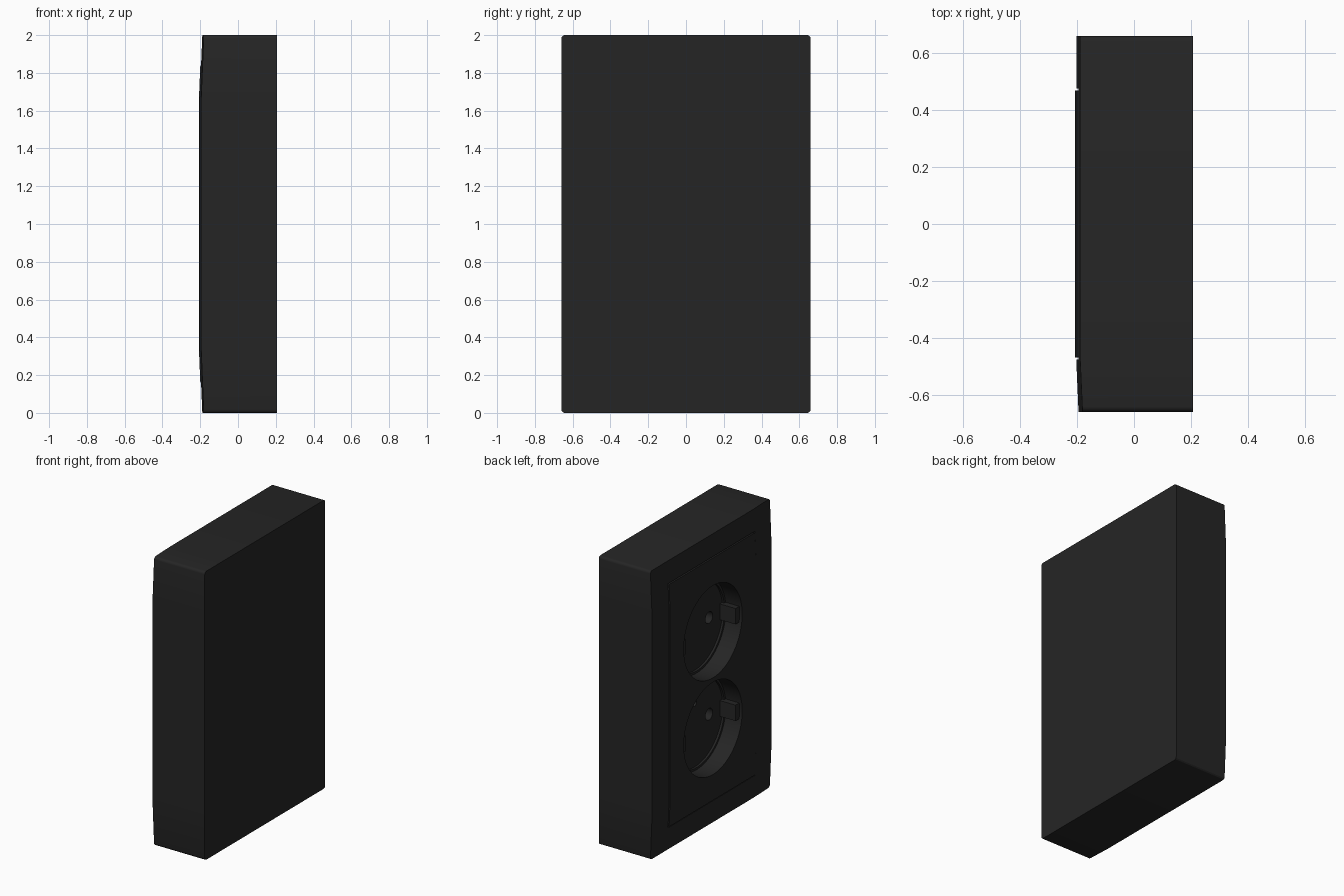
import bpy, bmesh, math
from mathutils import Matrix, Vector

if "Cube" in bpy.data.objects:
    bpy.data.objects.remove(bpy.data.objects["Cube"])

black = bpy.data.materials.new("matte_black")
black.use_nodes = True
colour = (0.0185, 0.0185, 0.0185, 1)
black.diffuse_color = colour
black.node_tree.nodes["Principled BSDF"].inputs["Base Color"].default_value = colour

SOCKET_Z = (0.665, 1.335)
RADIUS = 0.32
FACE = -0.207


def add_object(name, bm):
    bmesh.ops.recalc_face_normals(bm, faces=bm.faces)
    mesh = bpy.data.meshes.new(name)
    bm.to_mesh(mesh)
    bm.free()
    mesh.materials.append(black)
    obj = bpy.data.objects.new(name, mesh)
    bpy.context.collection.objects.link(obj)
    return obj


def box_mesh(low, high):
    low, high = Vector(low), Vector(high)
    bm = bmesh.new()
    bmesh.ops.create_cube(bm, size=1)
    for v in bm.verts:
        v.co = (low + high) / 2 + Vector(a * b for a, b in zip(v.co, high - low))
    return bm


def box(name, low, high):
    return add_object(name, box_mesh(low, high))


def disc(name, y, z, radius, x0, x1, sides=64):
    bm = bmesh.new()
    bmesh.ops.create_cone(bm, cap_ends=True, segments=sides, radius1=radius,
                          radius2=radius, depth=x1 - x0)
    turn = Matrix.Translation(((x0 + x1) / 2, y, z)) @ Matrix.Rotation(math.pi / 2, 4, 'Y')
    bmesh.ops.transform(bm, matrix=turn, verts=bm.verts)
    return add_object(name, bm)


def crowned_block(name, low, high, corner):
    """Block with rounded outline whose face falls back towards its ends."""
    bm = box_mesh(low, high)
    edges = [e for e in bm.edges
             if abs(e.verts[0].co.x - e.verts[1].co.x) > 0.1]
    bmesh.ops.bevel(bm, geom=edges, offset=corner, segments=3, profile=0.5,
                    affect='EDGES')
    for point, normal in (((0, 0, 0.34), (0, 0, 1)), ((0, 0, 1.66), (0, 0, 1)),
                          ((0, -0.48, 0), (0, 1, 0))):
        bmesh.ops.bisect_plane(bm, geom=bm.verts[:] + bm.edges[:] + bm.faces[:],
                               plane_co=point, plane_no=normal)
    for v in bm.verts:
        if v.co.x < 0:
            v.co.x += 0.014 * max(0, abs(v.co.z - 1) - 0.66) / 0.34
            v.co.x += 0.008 * max(0, -0.48 - v.co.y) / 0.18
    front = [f for f in bm.faces if f.calc_center_median().x < -0.15]
    bmesh.ops.triangulate(bm, faces=front)
    return add_object(name, bm)


def cut(obj, cutters):
    for c in cutters:
        c.hide_render = True
        mod = obj.modifiers.new("cut", 'BOOLEAN')
        mod.operation = 'DIFFERENCE'
        mod.solver = 'EXACT'
        mod.object = c
    graph = bpy.context.evaluated_depsgraph_get()
    mesh = bpy.data.meshes.new_from_object(obj.evaluated_get(graph))
    obj.modifiers.clear()
    obj.data = mesh
    for c in cutters:
        bpy.data.objects.remove(c)


# Outer housing with a pocket for the insert
housing = crowned_block("housing", (-0.203, -0.66, 0), (0.207, 0.66, 2), 0.018)
cut(housing, [box("pocket_cutter", (-0.5, -0.476, 0.154), (0.1, 0.476, 1.846))])

# Raised insert with two round wells
insert = crowned_block("socket_insert", (FACE, -0.47, 0.16), (0.1, 0.47, 1.84), 0.006)
cutters = []
for z in SOCKET_Z:
    cutters.append(disc("well_cutter", 0, z, RADIUS, -0.4, FACE + 0.125))
    cutters.append(disc("floor_cutter", 0, z, 0.305, -0.39, FACE + 0.14))
    for side in (-1, 1):
        cutters.append(disc("pin_cutter", side * 0.157, z, 0.04, -0.38, 0.06, 24))
cutters.append(disc("small_hole_cutter", 0, SOCKET_Z[0] + 0.135, 0.02, -0.38, 0.0, 16))
cut(insert, cutters)

# Guide lugs on both sides of each well
for label, z in zip(("lower", "upper"), SOCKET_Z):
    for side_name, side in (("left", 1), ("right", -1)):
        inner, outer = sorted((side * 0.275, side * 0.33))
        box(f"{label}_{side_name}_guide_lug", (FACE + 0.02, inner, z - 0.06),
            (FACE + 0.14, outer, z + 0.05))

# Smooth the curved walls, keep the edges sharp
bpy.ops.object.select_all(action='DESELECT')
for obj in (housing, insert):
    obj.select_set(True)
bpy.context.view_layer.objects.active = housing
bpy.ops.object.shade_smooth_by_angle(angle=math.radians(30))
